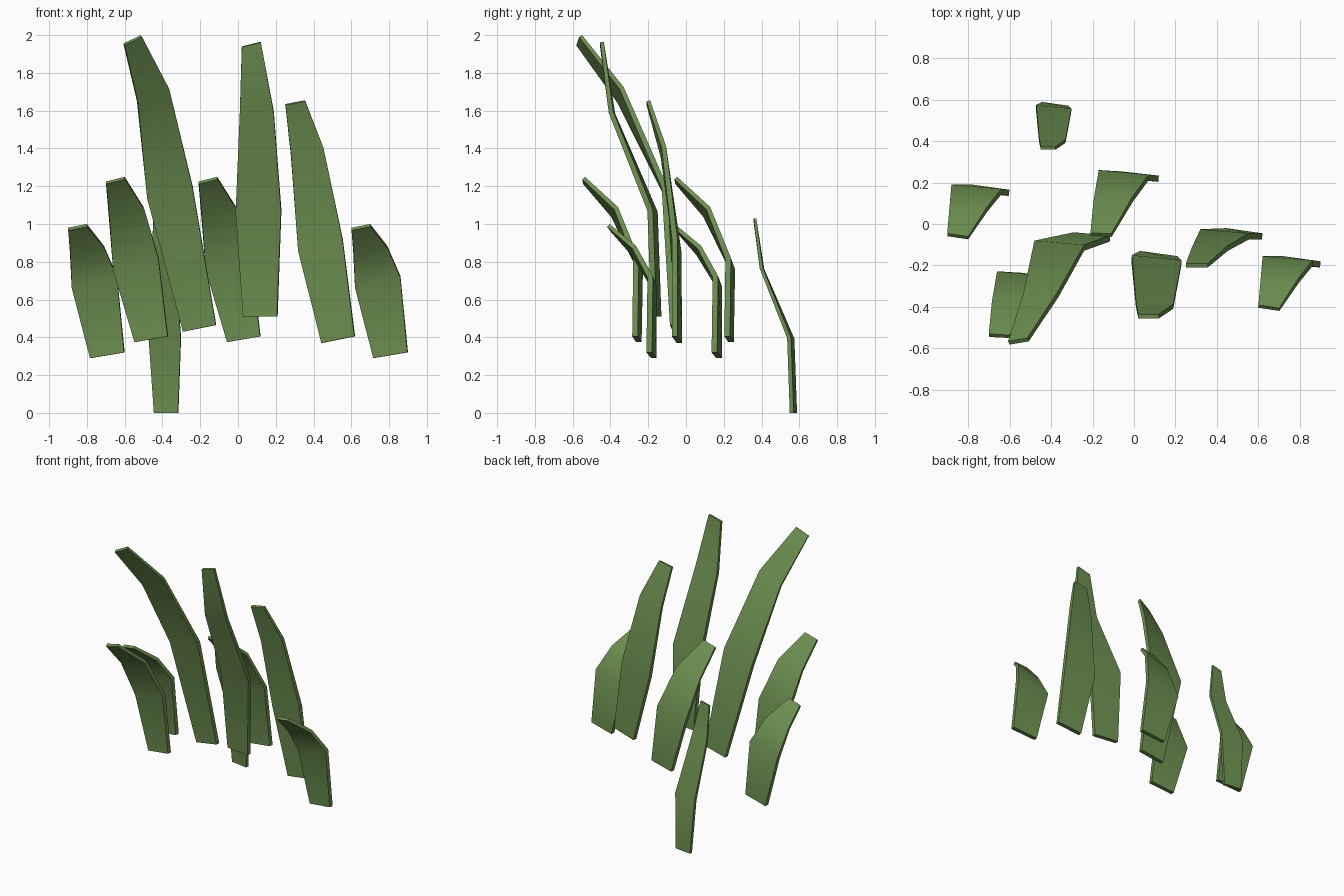
import bpy, bmesh
from mathutils import Vector as V

if "Cube" in bpy.data.objects:
    bpy.data.objects.remove(bpy.data.objects["Cube"])

green = bpy.data.materials.new("leaf green")
green.diffuse_color = (0.15, 0.275, 0.08, 1)
green.use_nodes = True
green.node_tree.nodes["Principled BSDF"].inputs["Base Color"].default_value = green.diffuse_color

THICK = (0.03, 0.03, 0.025, 0.02)   # thickness per cross-section, root to tip


def blade(name, left, right, scale=1.0, move=(0, 0, 0)):
    """Bent leaf: back-surface edges given root to tip, thickened toward the front."""
    left, right = [[V(p) for p in side] for side in (left, right)]
    mid = [(a + b) / 2 for a, b in zip(left, right)]
    seg = [(mid[i + 1] - mid[i]).normalized() for i in range(3)]
    bm = bmesh.new()
    rings = []
    for i in range(4):
        tangent = seg[max(i - 1, 0)] + seg[min(i, 2)]
        n = tangent.cross(right[i] - left[i]).normalized() * THICK[i]
        if i == 0:
            n.z = 0          # level cut at the root
        ring = (left[i], right[i], right[i] - n, left[i] - n)
        rings.append([bm.verts.new(p * scale + V(move)) for p in ring])
    for a, b in zip(rings, rings[1:]):
        for k in range(4):
            j = (k + 1) % 4
            bm.faces.new((a[k], a[j], b[j], b[k]))
    bm.faces.new(rings[0])
    bm.faces.new(rings[3])
    bmesh.ops.recalc_face_normals(bm, faces=bm.faces[:])
    me = bpy.data.meshes.new(name)
    bm.to_mesh(me)
    bm.free()
    me.materials.append(green)
    ob = bpy.data.objects.new(name, me)
    bpy.context.collection.objects.link(ob)
    bpy.ops.object.select_all(action='DESELECT')
    ob.select_set(True)
    bpy.context.view_layer.objects.active = ob
    bpy.ops.object.shade_smooth_by_angle(angle=1.0)


# Short curled leaf, used twice
short = ([(-.78, .19, .29), (-.88, .19, .67), (-.89, .075, .85), (-.90, -.045, .98)],
         [(-.60, .165, .32), (-.64, .17, .725), (-.71, .08, .885), (-.80, -.06, 1.0)])
blade("short_leaf_left", *short)
blade("short_leaf_right", *short, move=(1.5, -.345, 0))

# Medium curled leaf, used twice
medium = ([(-.545, -.235, .375), (-.66, -.228, .76), (-.685, -.375, 1.05), (-.70, -.53, 1.225)],
          [(-.37, -.255, .405), (-.42, -.25, .82), (-.50, -.36, 1.09), (-.60, -.535, 1.25)])
blade("medium_leaf_left", *medium)
blade("medium_leaf_middle", *medium, move=(.49, .488, 0))

# Tall leaning leaf
blade("tall_leaning_leaf",
      [(-.29, -.04, .43), (-.48, -.08, 1.14), (-.535, -.34, 1.65), (-.607, -.565, 1.955)],
      [(-.115, -.055, .465), (-.24, -.10, 1.2), (-.37, -.33, 1.725), (-.515, -.55, 2.0)])

# Slim leaf on the right
blade("slim_leaf",
      [(.445, -.02, .37), (.32, -.025, .86), (.28, -.11, 1.36), (.25, -.19, 1.635)],
      [(.62, -.045, .405), (.555, -.045, .92), (.45, -.105, 1.41), (.355, -.19, 1.655)])

# Upright leaf, with a smaller copy at the back
upright = ([(.03, -.13, .51), (-.01, -.15, 1.065), (.01, -.375, 1.585), (.02, -.435, 1.94)],
           [(.21, -.155, .51), (.23, -.175, 1.075), (.19, -.385, 1.595), (.12, -.435, 1.965)])
blade("upright_leaf", *upright)
blade("small_back_leaf", *upright, scale=.708, move=(-.464, .68, -.361))
